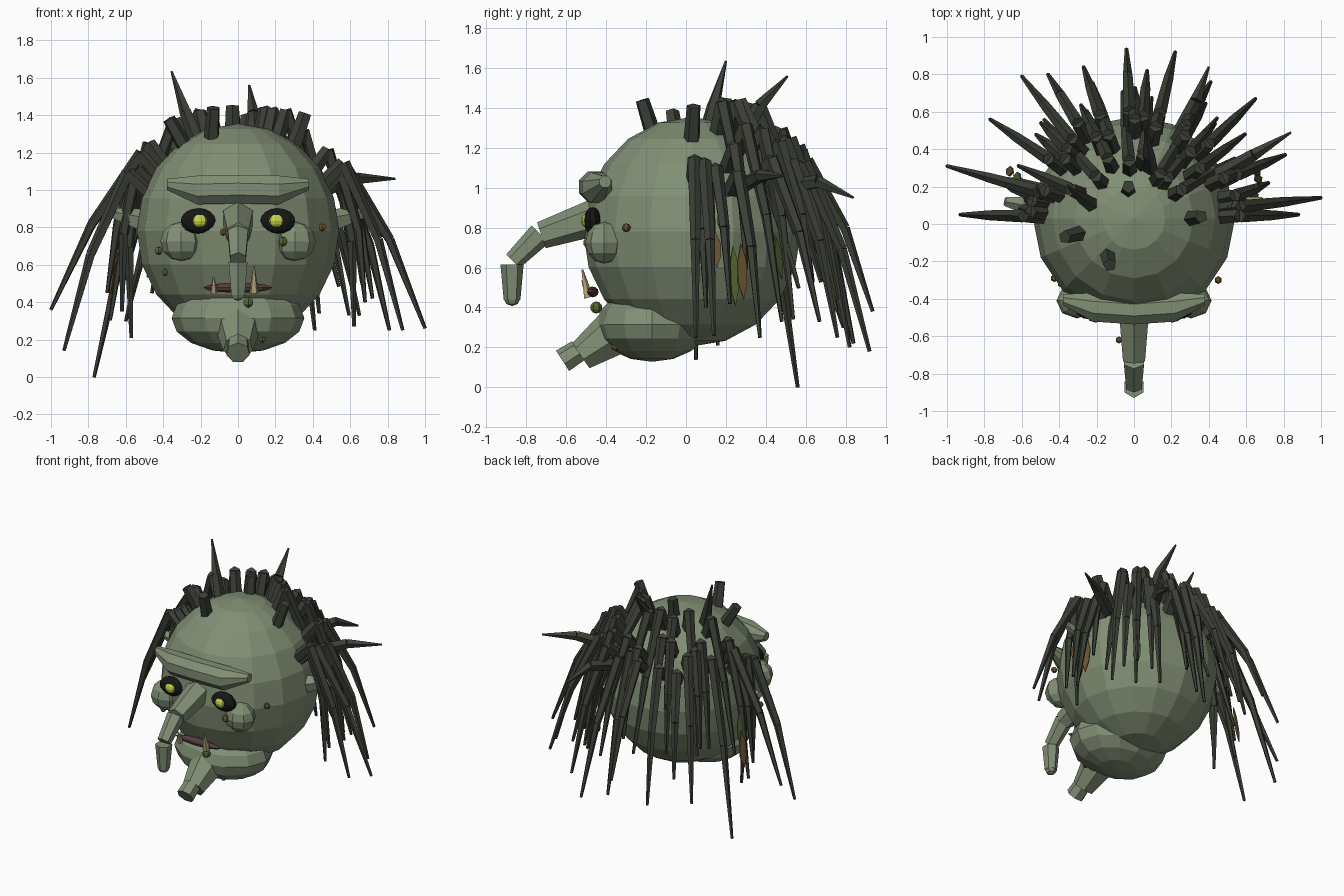
import bpy, bmesh, math, random
from mathutils import Vector, Matrix

random.seed(11)
C = Vector((0, 0.03, 0.78))          # head centre
R = Vector((0.54, 0.545, 0.575))     # head radii


def mat(name, r, g, b):
    m = bpy.data.materials.new(name)
    m.diffuse_color = (r, g, b, 1)
    return m


SKIN = mat("skin", 0.22, 0.275, 0.175)
HAIR = mat("hair", 0.045, 0.05, 0.037)
DARK = mat("eye_socket", 0.008, 0.008, 0.008)
YELLOW = mat("eye_glow", 0.55, 0.65, 0.06)
LIP = mat("lip", 0.09, 0.045, 0.05)
TOOTH = mat("tooth", 0.45, 0.38, 0.2)
MOSS = mat("moss", 0.09, 0.14, 0.03)
BROWN = mat("brown", 0.15, 0.09, 0.03)


def finish(name, bm, m):
    me = bpy.data.meshes.new(name)
    bmesh.ops.recalc_face_normals(bm, faces=bm.faces)
    bm.to_mesh(me)
    bm.free()
    me.materials.append(m)
    ob = bpy.data.objects.new(name, me)
    bpy.context.collection.objects.link(ob)
    return ob


def ball(name, c, r, m, u=8, v=6):
    bm = bmesh.new()
    M = Matrix.Translation(c) @ Matrix.Diagonal((*r, 1))
    bmesh.ops.create_uvsphere(bm, u_segments=u, v_segments=v, radius=1, matrix=M)
    return finish(name, bm, m)


def tapers(name, segs, m, sides=5):
    """Separate tapered prisms, each (start, end, start radius, end radius)."""
    bm = bmesh.new()
    for a, b, r1, r2 in segs:
        a, b = Vector(a), Vector(b)
        q = (b - a).to_track_quat('Z', 'Y').to_matrix().to_4x4()
        bmesh.ops.create_cone(bm, cap_ends=True, segments=sides, radius1=r1, radius2=r2,
                              depth=(b - a).length,
                              matrix=Matrix.Translation((a + b) / 2) @ q)
    return finish(name, bm, m)


def scalp(az, polar, k=1.0):
    d = Vector((math.sin(polar) * math.cos(az), math.sin(polar) * math.sin(az), math.cos(polar)))
    return C + Vector((d.x * R.x, d.y * R.y, d.z * R.z)) * k


def strand(root_az, polar, tip, lift):
    """Lock of hair: rises off the scalp, then bends down in two more pieces."""
    tip = Vector(tip)
    a = scalp(root_az, polar, 0.96)
    n = (a - C).normalized()
    p1 = a + n * lift + Vector((0, 0, 0.05))
    p2 = p1.lerp(tip, 0.5) + Vector((n.x, n.y, 0)) * 0.03 + Vector((0, 0, 0.04))
    tapers("hair_strand", [(a, p1, 0.042, 0.036), (p1, p2, 0.036, 0.027),
                           (p2, tip, 0.026, 0.010)], HAIR)


# head and jaw
ball("head", C, R, SKIN, 16, 10)
ball("jaw", (0, -0.17, 0.315), (0.355, 0.28, 0.187), SKIN, 12, 8)

# hooked nose and chin
tapers("nose", [((0, -0.43, 0.86), (0, -0.725, 0.762), 0.095, 0.068),
                ((0, -0.73, 0.768), (0, -0.867, 0.632), 0.062, 0.048),
                ((0, -0.872, 0.615), (0, -0.872, 0.44), 0.058, 0.042)], SKIN, 6)
ball("nose_tip", (0, -0.872, 0.445), (0.042, 0.042, 0.038), SKIN, 6, 4)
tapers("chin", [((0, -0.33, 0.29), (0, -0.525, 0.155), 0.13, 0.08),
                ((0, -0.54, 0.18), (0, -0.617, 0.13), 0.06, 0.064)], SKIN, 7)

# brow: swept octagon rings
bm = bmesh.new()
rings = []
for x, y, z, r in [(-0.38, -0.405, 1.03, 0.032), (-0.22, -0.445, 1.0, 0.083), (0, -0.46, 1.005, 0.083),
                   (0.22, -0.445, 1.0, 0.083), (0.38, -0.405, 1.03, 0.032)]:
    rings.append([bm.verts.new((x, y + r * math.cos(t), z + r * math.sin(t)))
                  for t in [(i + 0.5) * math.pi / 4 for i in range(8)]])
for a, b in zip(rings, rings[1:]):
    for i in range(8):
        bm.faces.new((a[i], a[(i + 1) % 8], b[(i + 1) % 8], b[i]))
bm.faces.new(rings[0])
bm.faces.new(rings[-1])
finish("brow", bm, SKIN)

# mirrored face parts
for s in (-1, 1):
    ball("cheek", (s * 0.305, -0.41, 0.725), (0.11, 0.095, 0.105), SKIN)
    ball("eye_socket", (s * 0.213, -0.468, 0.835), (0.098, 0.045, 0.068), DARK, 10, 8)
    ball("eye", (s * 0.205, -0.495, 0.835), (0.046, 0.032, 0.036), YELLOW)
    tapers("ear", [((s * 0.48, 0.08, 0.83), (s * 0.69, 0.12, 0.88), 0.07, 0.025)], SKIN)

# mouth and teeth
ball("mouth", (0, -0.47, 0.478), (0.185, 0.032, 0.027), LIP, 8, 6)
for x, top, r in [(-0.13, 0.535, 0.02), (0.085, 0.59, 0.026)]:
    tapers("tooth", [((x, -0.49, 0.45), (x, -0.52, top), r, 0.005)], TOOTH)

# warts
for x, y, z, r, m in [(-0.08, -0.62, 0.775, 0.02, BROWN), (0.24, -0.49, 0.725, 0.026, MOSS),
                      (0.45, -0.30, 0.80, 0.022, BROWN), (-0.425, -0.29, 0.675, 0.022, MOSS),
                      (-0.39, -0.32, 0.56, 0.02, MOSS), (0.055, -0.45, 0.40, 0.03, MOSS),
                      (0.13, -0.355, 0.205, 0.022, BROWN)]:
    ball("wart", (x, y, z), (r, r, r), m, 6, 5)

# outer hair: long locks placed by their tips
for tip in [(0.88, 0.05, 0.25), (1.0, 0.14, 0.26), (0.81, 0.37, 0.25), (0.65, 0.67, 0.33),
            (0.41, 0.76, 0.25), (0.22, 0.92, 0.18), (0.07, 0.82, 0.2), (-0.04, 0.935, 0.38),
            (-0.27, 0.84, 0.22), (-0.46, 0.80, 0.45), (-0.60, 0.79, 0.3), (-0.77, 0.56, 0.0),
            (-1.0, 0.31, 0.36), (-0.93, 0.05, 0.14)]:
    az = math.atan2(tip[1] - 0.03, tip[0])
    strand(az, math.radians(random.uniform(56, 70)), tip, 0.12)

# inner hair: two rows fanned round the back of the scalp
for count, polar, reach, low, high, a0, a1 in [(11, 50, 0.73, 0.28, 0.6, 22, 158),
                                               (8, 30, 0.66, 0.45, 0.85, 28, 152)]:
    for i in range(count):
        az = math.radians(a0 + (a1 - a0) * i / (count - 1) + random.uniform(-5, 5))
        r = reach + random.uniform(-0.07, 0.07)
        tip = (r * math.cos(az), 0.03 + r * math.sin(az), random.uniform(low, high))
        strand(az, math.radians(polar + random.uniform(-6, 6)), tip, 0.12)

# locks hanging close over the temples
for x, y, z in [(0.62, 0.14, 0.27), (0.68, 0.10, 0.40), (0.72, 0.22, 0.42),
                (-0.57, 0.16, 0.21), (-0.62, 0.10, 0.35), (-0.70, 0.22, 0.45)]:
    strand(math.atan2(y - 0.06, x), math.radians(65), (x, y, z), 0.09)

# stray upright and sideways spikes
for a, b, c in [((-0.22, 0.10, 1.26), (-0.28, 0.14, 1.42), (-0.355, 0.2, 1.635)),
                ((0.09, 0.28, 1.24), (0.08, 0.37, 1.41), (0.06, 0.51, 1.56)),
                ((0.45, 0.26, 1.0), (0.64, 0.37, 1.06), (0.84, 0.49, 1.06)),
                ((0.25, 0.50, 1.0), (0.33, 0.66, 1.03), (0.4, 0.84, 0.95))]:
    tapers("hair_spike", [(a, b, 0.042, 0.034), (b, c, 0.033, 0.006)], HAIR)

# short stubs near the hairline
for a, b in [((-0.14, -0.17, 1.28), (-0.13, -0.22, 1.44)), ((-0.29, -0.05, 1.24), (-0.37, -0.07, 1.38)),
             ((0.30, 0.03, 1.24), (0.36, 0.04, 1.41)), ((-0.03, 0.18, 1.3), (-0.03, 0.2, 1.45))]:
    tapers("hair_stub", [(a, b, 0.043, 0.036)], HAIR)

# leaves and scraps caught in the hair
for x, y, z, h, m in [(0.60, 0.10, 0.91, 0.08, BROWN), (0.62, 0.18, 0.87, 0.12, MOSS),
                      (0.64, 0.15, 0.69, 0.09, BROWN), (0.66, 0.24, 0.56, 0.15, MOSS),
                      (0.65, 0.28, 0.58, 0.14, BROWN), (0.36, 0.46, 0.65, 0.11, MOSS),
                      (-0.62, 0.25, 0.65, 0.12, MOSS), (-0.66, 0.28, 0.53, 0.13, BROWN)]:
    n = Vector((x, y, 0)).normalized()
    side = Vector((-n.y, n.x, 0))
    bm = bmesh.new()
    outline = [(0, 1), (0.026, 0.35), (0.022, -0.4), (0, -1), (-0.026, -0.4), (-0.022, 0.35)]
    f = bm.faces.new([bm.verts.new(Vector((x, y, z)) + side * u + Vector((0, 0, v * h)) - n * v * 0.02)
                      for u, v in outline])
    ext = bmesh.ops.extrude_face_region(bm, geom=[f])["geom"]
    bmesh.ops.translate(bm, vec=n * 0.008, verts=[g for g in ext if isinstance(g, bmesh.types.BMVert)])
    finish("leaf", bm, m)
